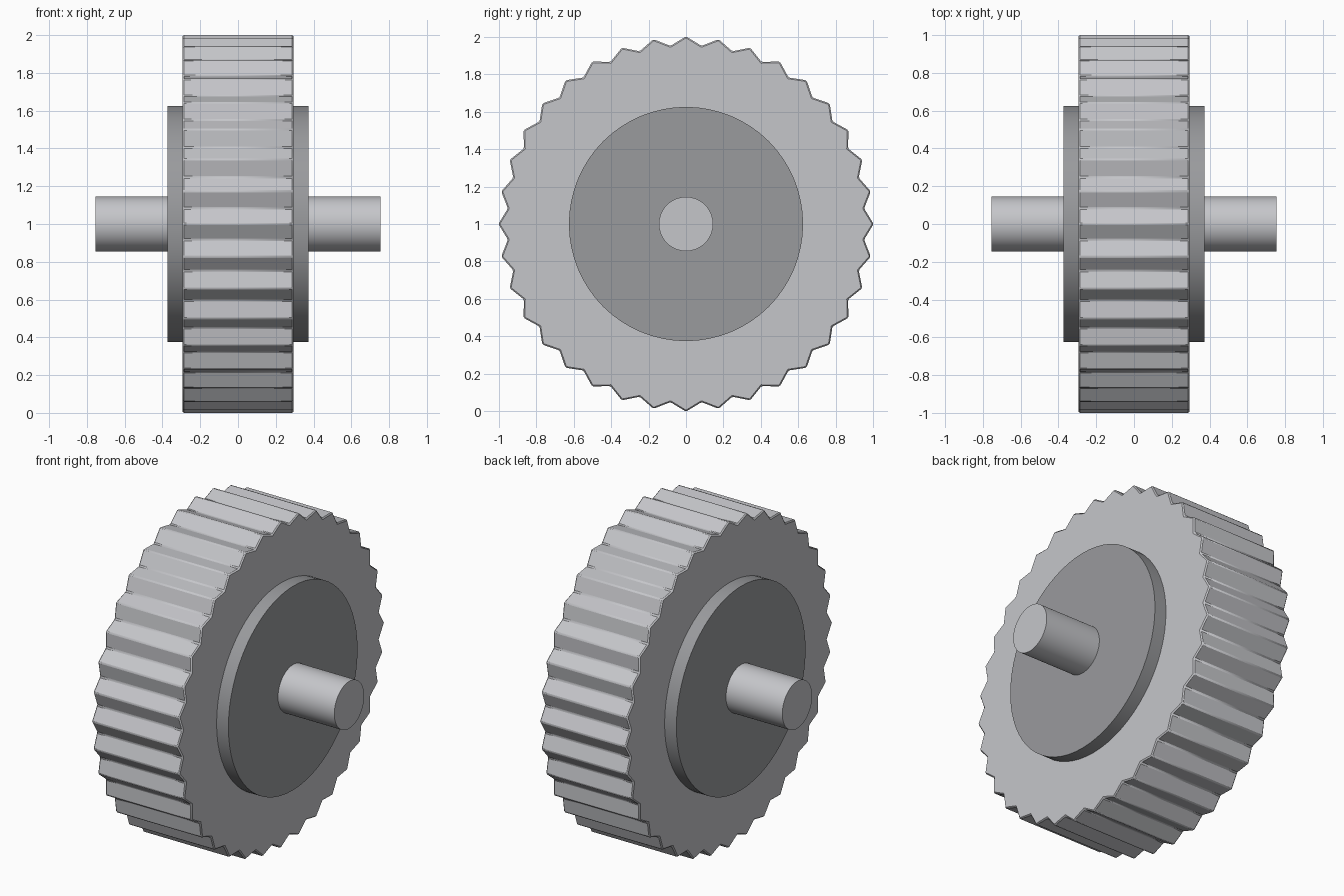
import bpy, bmesh, math

cube = bpy.data.objects.get("Cube")
if cube:
    bpy.data.objects.remove(cube, do_unlink=True)

CENTRE_Z = 1.0


def make_material(name, rgb):
    mat = bpy.data.materials.new(name)
    mat.use_nodes = True
    colour = (*rgb, 1.0)
    mat.diffuse_color = colour
    bsdf = next(n for n in mat.node_tree.nodes if n.type == "BSDF_PRINCIPLED")
    bsdf.inputs["Base Color"].default_value = colour
    return mat


light_steel = make_material("light steel", (0.56, 0.565, 0.59))
dark_steel = make_material("dark steel", (0.32, 0.325, 0.338))


def disc(name, radii, count, x_min, x_max, mat, bevel=0.0):
    """Extrude a ring of points, cycling through radii, along the x axis."""
    bm = bmesh.new()
    ring = []
    for i in range(count):
        a = 2 * math.pi * i / count
        r = radii[i % len(radii)]
        ring.append(bm.verts.new((x_min, r * math.sin(a), r * math.cos(a))))
    face = bm.faces.new(ring)
    end = bmesh.ops.extrude_face_region(bm, geom=[face], use_keep_orig=True)
    moved = [v for v in end["geom"] if isinstance(v, bmesh.types.BMVert)]
    bmesh.ops.translate(bm, vec=(x_max - x_min, 0, 0), verts=moved)
    bmesh.ops.recalc_face_normals(bm, faces=bm.faces)
    mesh = bpy.data.meshes.new(name)
    bm.to_mesh(mesh)
    bm.free()
    mesh.materials.append(mat)
    obj = bpy.data.objects.new(name, mesh)
    obj.location.z = CENTRE_Z
    bpy.context.collection.objects.link(obj)
    if bevel:
        mod = obj.modifiers.new("worn edges", "BEVEL")
        mod.width = bevel
        mod.segments = 1
        mod.limit_method = "ANGLE"
        mod.angle_limit = math.radians(30)
    bpy.ops.object.select_all(action="DESELECT")
    obj.select_set(True)
    bpy.context.view_layer.objects.active = obj
    bpy.ops.object.shade_smooth_by_angle(angle=math.radians(30))
    return obj


# Toothed wheel: alternating tips and valleys, slightly softened edges
TEETH = 36
disc("toothed_wheel", (1.003, 0.956), TEETH * 2, -0.293, 0.293, light_steel, bevel=0.007)

# Raised hub plates and the axle stubs on both sides
for side, label in ((1, "left"), (-1, "right")):
    for part, radius, inner, outer, mat in (
        ("hub_plate", 0.626, 0.28, 0.373, dark_steel),
        ("axle_stub", 0.145, 0.36, 0.755, light_steel),
    ):
        x_range = sorted((side * inner, side * outer))
        disc(f"{label}_{part}", (radius,), 64, *x_range, mat)
